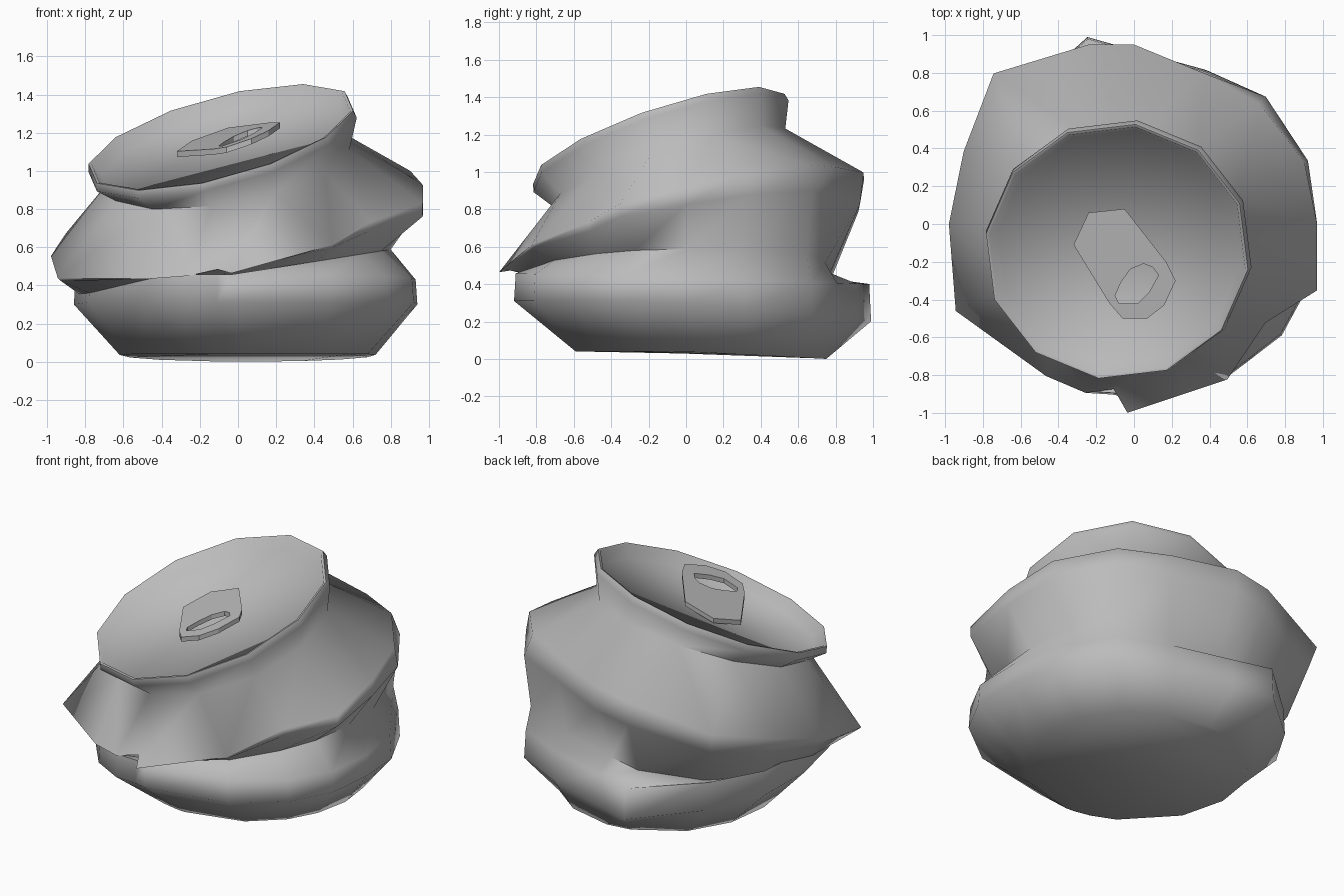
import bpy, bmesh
from math import radians, cos, sin

if "Cube" in bpy.data.objects:
    bpy.data.objects.remove(bpy.data.objects["Cube"], do_unlink=True)

# Single grey metal
metal = bpy.data.materials.new("grey metal")
metal.use_nodes = True
GREY = (0.5, 0.5, 0.5, 1)
metal.diffuse_color = GREY
metal.node_tree.nodes["Principled BSDF"].inputs["Base Color"].default_value = GREY


def plane(c, ax, ay):
    """Height of a tilted plane over the ground."""
    return lambda x, y: c + ax * x + ay * y


def ring(bm, angles, radii, height, centre=(0, 0), squash=1):
    """Closed loop of vertices lying on a tilted plane."""
    verts = []
    for a, r in zip(angles, radii):
        x = centre[0] + r * cos(radians(a))
        y = centre[1] + r * sin(radians(a)) * squash
        verts.append(bm.verts.new((x, y, height(x, y))))
    return verts


def skin(bm, low, high):
    n = len(low)
    for i in range(n):
        j = (i + 1) % n
        bm.faces.new((low[i], low[j], high[j], high[i]))


def loop_edges(bm, verts):
    n = len(verts)
    return [bm.edges.get((verts[i], verts[(i + 1) % n])) for i in range(n)]


def finish(bm, name, angle):
    bmesh.ops.recalc_face_normals(bm, faces=bm.faces)
    mesh = bpy.data.meshes.new(name)
    bm.to_mesh(mesh)
    bm.free()
    obj = bpy.data.objects.new(name, mesh)
    mesh.materials.append(metal)
    bpy.context.collection.objects.link(obj)
    bpy.ops.object.select_all(action="DESELECT")
    obj.select_set(True)
    bpy.context.view_layer.objects.active = obj
    bpy.ops.object.shade_smooth_by_angle(angle=radians(angle))


# Crushed body: irregular cross-sections stacked from the base to the fold
ANGLES = [0, 20, 44, 65, 90, 104, 133, 157, 180, 206, 240, 254, 263, 268, 301, 323, 340]
LIP = [.94, .94, .97, .9, .92, 1.02, .9, .88, .86, .87, .91, .93, .91, .92, .95, .98, .98]
VALLEY = [.8, .83, .93, .82, .77, .8, .78, .78, .8, .82, .84, .84, .82, .84, .82, .8, .8]
UNDER = [.97, .98, .97, .87, .93, .95, 1.04, .95, .95, 1.03, .91, .92, .87, .97, .95, .86, 1.03]
FOLD = [.97, .96, .92, .88, .95, .98, 1.09, .98, .98, 1.05, .93, .93, .88, 1.0, .96, .87, 1.03]
N = len(ANGLES)

bm = bmesh.new()
base = ring(bm, ANGLES, [.67] * N, lambda x, y: min(.04, .04 - .053 * y), (.05, .08))
side = ring(bm, ANGLES, LIP, lambda x, y: min(.31, .3 - .1 * y))
lip = ring(bm, ANGLES, [r * .99 for r in LIP], plane(.43, 0, -.03))
valley = ring(bm, ANGLES, VALLEY, plane(.46, .16, 0))
under = ring(bm, ANGLES, UNDER, plane(.66, .17, .18))
fold = ring(bm, ANGLES, FOLD, plane(.74, .19, .27))
layers = [base, side, lip, valley, under, fold]
for low, high in zip(layers, layers[1:]):
    skin(bm, low, high)
bm.faces.new(base[::-1])

# Tilted neck, rim and sunken lid
RIM = [22 + 30 * i for i in range(12)]


def rim_ring(radius, drop):
    centre = (-.09 + .2 * drop, -.145 + .25 * drop)
    return ring(bm, RIM, [radius] * 12, plane(1.245 - drop, .245, .323), centre, .97)


neck = ring(bm, RIM, [.64] * 12, plane(1.06, .18, .31), (-.05, -.09), .98)
rim_low = rim_ring(.71, .045)
rim_top = rim_ring(.7, 0)
rim_in = rim_ring(.685, .002)
lid = rim_ring(.65, .08)
rims = [neck, rim_low, rim_top, rim_in, lid]
for low, high in zip(rims, rims[1:]):
    skin(bm, low, high)
bm.faces.new(lid)
bmesh.ops.bridge_loops(bm, edges=loop_edges(bm, fold) + loop_edges(bm, neck))
finish(bm, "crushed_can_body", 76)

# Pull tab with a finger hole, bent up from the lid
OUTER = [(.22, -.3), (.17, -.2), (-.05, .08), (-.24, .06), (-.32, -.11),
         (-.13, -.42), (-.06, -.5), (.07, -.5), (.16, -.43)]
HOLE = [(.13, -.27), (.1, -.23), (.05, -.21), (-.02, -.24), (-.07, -.31),
        (-.1, -.38), (-.08, -.42), (.02, -.42), (.08, -.36)]
tab_height = plane(1.23, .34, .17)
bm = bmesh.new()
loops = [[bm.verts.new((x, y, tab_height(x, y) - drop)) for x, y in outline]
         for outline, drop in ((OUTER, 0), (OUTER, .03), (HOLE, .03), (HOLE, 0))]
for i in range(4):
    skin(bm, loops[i], loops[(i + 1) % 4])
finish(bm, "pull_tab", 25)
